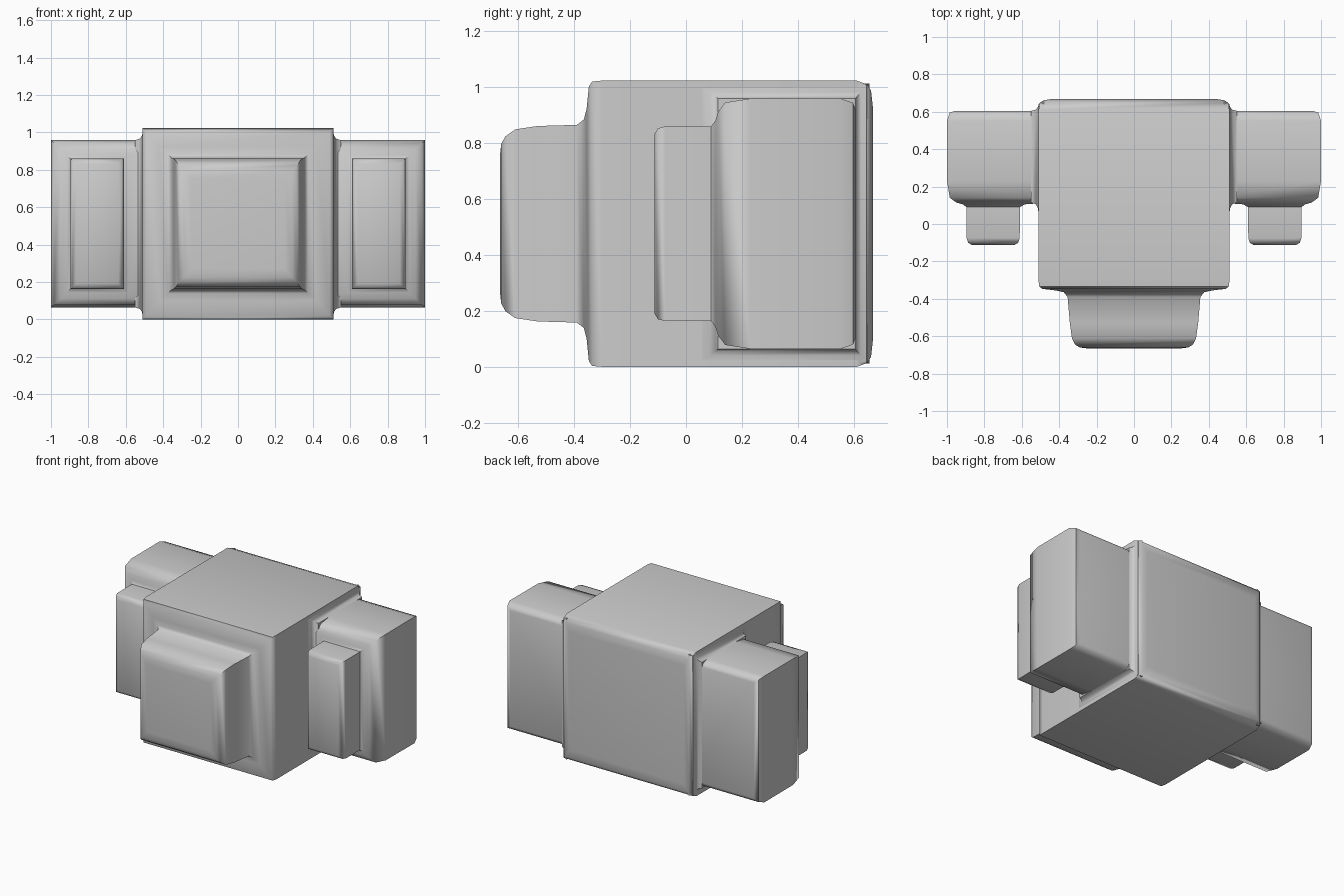
import bpy, bmesh, math

if "Cube" in bpy.data.objects:
    bpy.data.objects.remove(bpy.data.objects["Cube"])

ZC = 0.511  # common mid-height of all parts


def loft(name, rings, mirror=False):
    """Skin a stack of four-cornered rings and cap both ends."""
    bm = bmesh.new()
    loops = [[bm.verts.new(p) for p in ring] for ring in rings]
    for a, b in zip(loops, loops[1:]):
        for i in range(4):
            j = (i + 1) % 4
            bm.faces.new((a[i], a[j], b[j], b[i]))
    bm.faces.new(loops[0])
    bm.faces.new(loops[-1])
    bmesh.ops.recalc_face_normals(bm, faces=bm.faces)
    mesh = bpy.data.meshes.new(name)
    bm.to_mesh(mesh)
    bm.free()
    obj = bpy.data.objects.new(name, mesh)
    bpy.context.collection.objects.link(obj)
    if mirror:
        obj.modifiers.new("mirror", 'MIRROR').use_axis[0] = True
    bpy.ops.object.select_all(action='DESELECT')
    obj.select_set(True)
    bpy.context.view_layer.objects.active = obj
    bpy.ops.object.shade_smooth_by_angle(angle=math.radians(50))
    return obj


def ring_y(y, x0, x1, hz):
    return [(x0, y, ZC - hz), (x1, y, ZC - hz), (x1, y, ZC + hz), (x0, y, ZC + hz)]


def ring_x(x, y0, y1, hz):
    return [(x, y0, ZC - hz), (x, y1, ZC - hz), (x, y1, ZC + hz), (x, y0, ZC + hz)]


# Main body with front block: y, half width, half height
body = [(.667, .45, .42), (.661, .485, .475), (.648, .503, .497), (.61, .51, .511),
        (-.30, .511, .511), (-.335, .506, .508), (-.347, .49, .49),
        (-.355, .42, .41), (-.365, .375, .372), (-.39, .355, .353),
        (-.53, .343, .349), (-.61, .332, .337), (-.645, .315, .312),
        (-.66, .29, .285), (-.665, .25, .24)]
loft("body", [ring_y(y, -hx, hx, hz) for y, hx, hz in body])

# Side blocks with front pads: y, inner x, outer x, half height
side = [(.605, .45, .955, .41), (.596, .45, .985, .432), (.55, .45, 1, .448),
        (.23, .45, 1, .447), (.14, .45, .985, .433), (.115, .45, .95, .40),
        (.105, .585, .915, .368), (.09, .61, .896, .348), (-.075, .611, .895, .348),
        (-.10, .619, .887, .341), (-.113, .64, .866, .32)]
loft("side_block", [ring_y(*s) for s in side], mirror=True)

# Fillet where each side block meets the body: x, front y, back y, half height
collar = [(.48, .02, .655, .50), (.508, .04, .645, .495), (.514, .085, .625, .47),
          (.525, .105, .611, .455), (.55, .115, .605, .447)]
loft("side_collar", [ring_x(*c) for c in collar], mirror=True)
